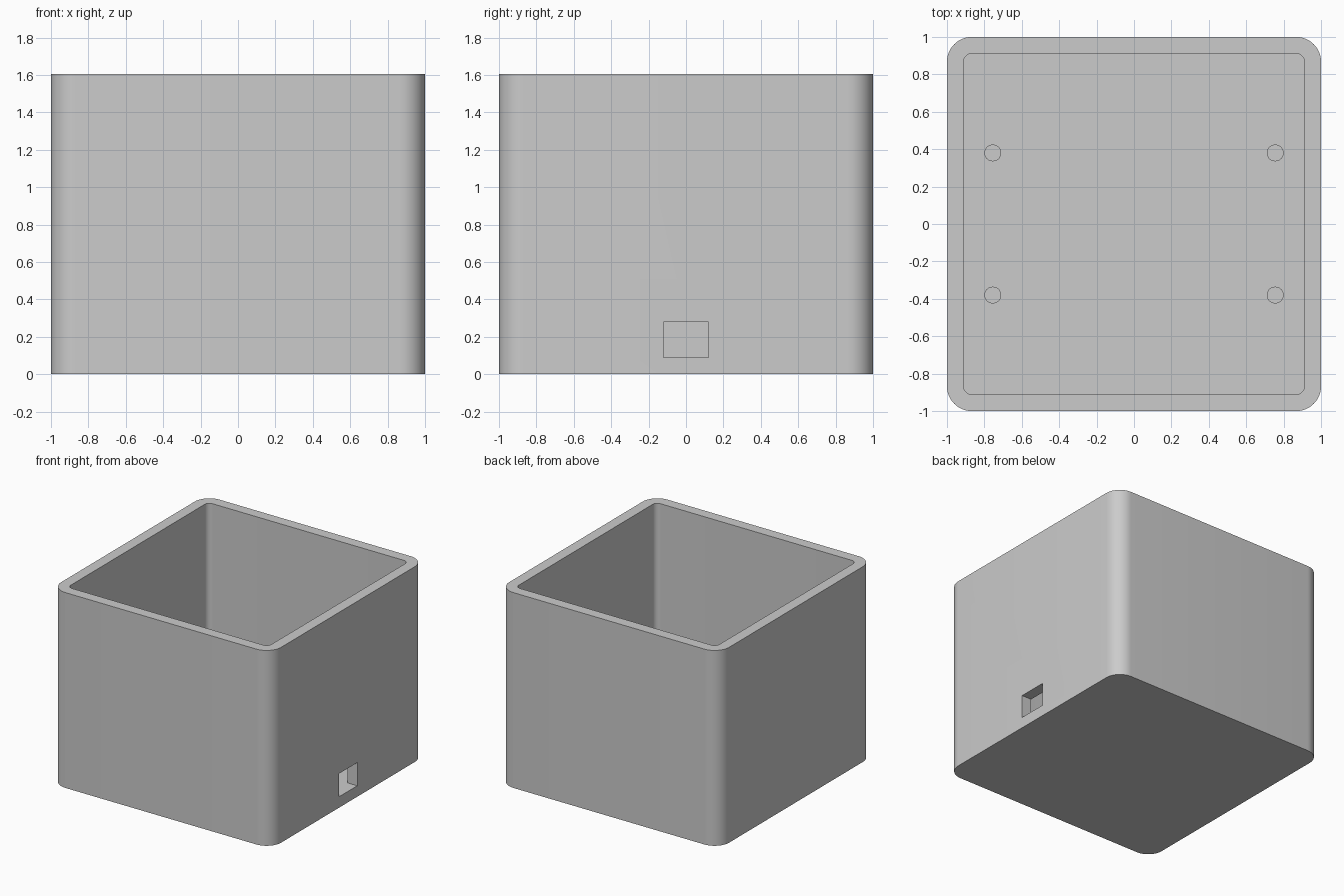
import bpy, bmesh, math

cube = bpy.data.objects.get("Cube")
if cube:
    bpy.data.objects.remove(cube, do_unlink=True)

HEIGHT, WALL, FLOOR = 1.605, 0.089, 0.09
RADIUS = 0.133

grey = bpy.data.materials.new("light_grey")
grey.use_nodes = True
colour = (0.6, 0.6, 0.6, 1)
grey.diffuse_color = colour
grey.node_tree.nodes["Principled BSDF"].inputs["Base Color"].default_value = colour


def prism(name, half_x, half_y, radius, z0, z1, centre=(0, 0), steps=12):
    """Upright prism with a rounded rectangle as its outline."""
    bm = bmesh.new()
    ring = []
    for quarter, (sx, sy) in enumerate([(1, 1), (-1, 1), (-1, -1), (1, -1)]):
        cx = centre[0] + sx * (half_x - radius)
        cy = centre[1] + sy * (half_y - radius)
        for i in range(steps + 1 if radius else 1):
            a = math.pi / 2 * (quarter + i / steps)
            ring.append(bm.verts.new((cx + radius * math.cos(a), cy + radius * math.sin(a), z0)))
    bmesh.ops.remove_doubles(bm, verts=bm.verts, dist=1e-5)
    base = bm.faces.new([v for v in ring if v.is_valid])
    top = bmesh.ops.extrude_face_region(bm, geom=[base], use_keep_orig=True)["geom"]
    bmesh.ops.translate(bm, vec=(0, 0, z1 - z0),
                        verts=[g for g in top if isinstance(g, bmesh.types.BMVert)])
    bmesh.ops.recalc_face_normals(bm, faces=bm.faces)
    mesh = bpy.data.meshes.new(name)
    bm.to_mesh(mesh)
    bm.free()
    mesh.materials.append(grey)
    obj = bpy.data.objects.new(name, mesh)
    bpy.context.collection.objects.link(obj)
    return obj


def activate(obj):
    bpy.ops.object.select_all(action='DESELECT')
    obj.select_set(True)
    bpy.context.view_layer.objects.active = obj


def cut(obj, cutter):
    cutter.hide_render = True
    mod = obj.modifiers.new("cut", 'BOOLEAN')
    mod.operation, mod.solver, mod.object = 'DIFFERENCE', 'EXACT', cutter
    activate(obj)
    bpy.ops.object.modifier_apply(modifier=mod.name)
    bpy.data.objects.remove(cutter, do_unlink=True)


def smooth(obj):
    activate(obj)
    bpy.ops.object.shade_smooth_by_angle(angle=math.radians(30))


# Open box: rounded block, hollowed out, with a port in the left wall
box = prism("box", 1, 1, RADIUS, 0, HEIGHT)
inner = 1 - WALL
cut(box, prism("cavity_cutter", inner, inner, RADIUS - WALL, FLOOR, HEIGHT + 0.2))
cut(box, prism("port_cutter", 0.15, 0.12, 0, FLOOR, 0.28, centre=(0.98, 0)))
smooth(box)

# Four mounting pegs on the floor
for x, side in ((0.755, "left"), (-0.755, "right")):
    for y, end in ((0.38, "back"), (-0.38, "front")):
        peg = prism(f"{end}_{side}_peg", 0.045, 0.045, 0.045, FLOOR - 0.02, FLOOR + 0.11,
                    centre=(x, y), steps=8)
        smooth(peg)
